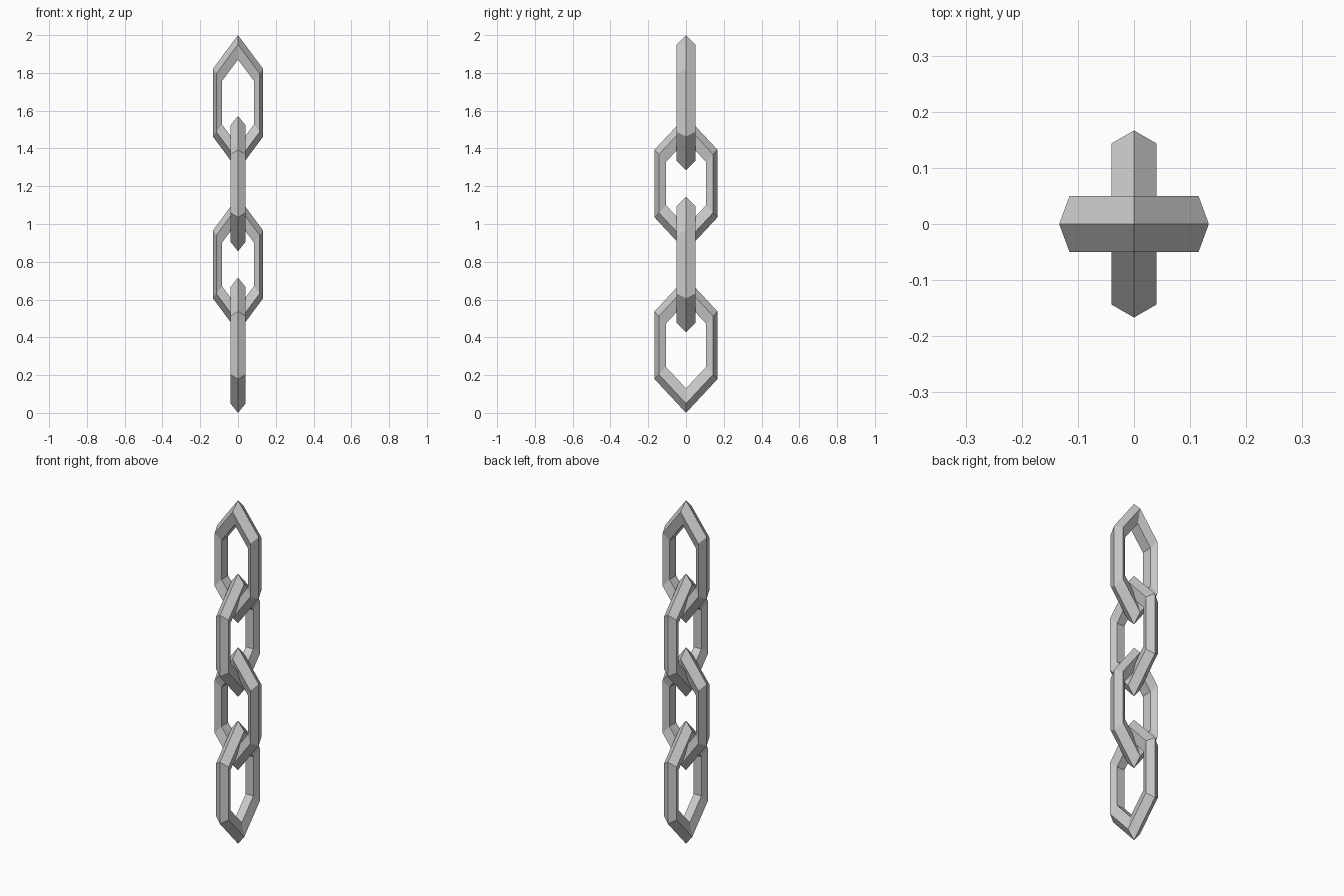
import bpy, bmesh
from math import sin, cos, pi

cube = bpy.data.objects.get("Cube")
if cube:
    bpy.data.objects.remove(cube)

steel = bpy.data.materials.new("light_grey_metal")
steel.use_nodes = True
grey = (0.6, 0.6, 0.6, 1)
steel.diffuse_color = grey
steel.node_tree.nodes["Principled BSDF"].inputs["Base Color"].default_value = grey

SIDES, SECTION = 6, 5      # hexagonal ring with a five-sided bar
TUBE = 0.25                # bar radius relative to ring radius
HALF_HEIGHT = 0.358
STEP = (2 - 2 * HALF_HEIGHT) / 3
WIDTH, DEPTH = 0.154, 0.21
SQUEEZE = 0.8              # the chain is slimmer along x


def add_link(name, z, sideways):
    """Stretched hexagonal ring with its ridge facing outwards."""
    bm = bmesh.new()
    rings = []
    for i in range(SIDES):
        a = 2 * pi * i / SIDES
        ring = []
        for j in range(SECTION):
            b = 2 * pi * j / SECTION
            r = 1 + TUBE * cos(b)
            across = r * sin(a) * WIDTH
            thick = TUBE * sin(b) * DEPTH
            x, y = (thick, across) if sideways else (across, thick)
            height = r * cos(a) * HALF_HEIGHT / (1 + TUBE)
            ring.append(bm.verts.new((x * SQUEEZE, y, height)))
        rings.append(ring)
    for i in range(SIDES):
        near, far = rings[i], rings[(i + 1) % SIDES]
        for j in range(SECTION):
            k = (j + 1) % SECTION
            bm.faces.new((near[j], far[j], far[k], near[k]))
    bmesh.ops.recalc_face_normals(bm, faces=bm.faces)
    mesh = bpy.data.meshes.new(name)
    bm.to_mesh(mesh)
    bm.free()
    mesh.materials.append(steel)
    link = bpy.data.objects.new(name, mesh)
    link.location.z = z
    bpy.context.collection.objects.link(link)


# Four interlocked links, alternately turned a quarter turn
names = ("bottom_link", "lower_middle_link", "upper_middle_link", "top_link")
for n, name in enumerate(names):
    add_link(name, HALF_HEIGHT + n * STEP, n % 2 == 0)
